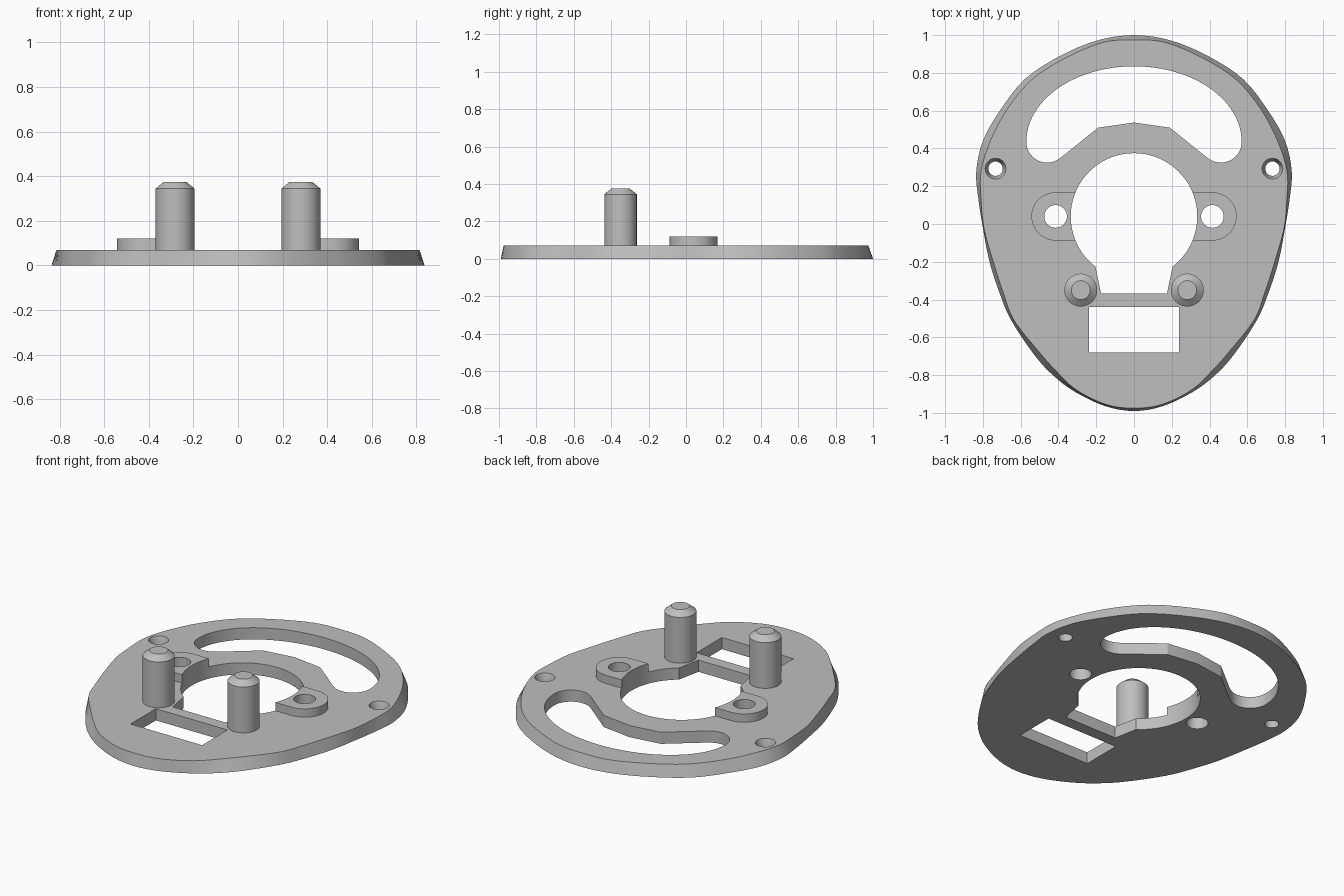
import bpy, bmesh, math

cube = bpy.data.objects.get("Cube")
if cube:
    bpy.data.objects.remove(cube, do_unlink=True)

grey = bpy.data.materials.new("matte grey")
grey.use_nodes = True
colour = (0.52, 0.52, 0.52, 1)
grey.diffuse_color = colour
grey.node_tree.nodes["Principled BSDF"].inputs["Base Color"].default_value = colour

PLATE_TOP = 0.07
RING_Y = 0.04


def loft(name, rings):
    """Solid through a stack of (outline, height) sections with equal point counts."""
    bm = bmesh.new()
    loops = [[bm.verts.new((x, y, z)) for x, y in outline] for outline, z in rings]
    count = len(loops[0])
    for low, high in zip(loops, loops[1:]):
        for i in range(count):
            j = (i + 1) % count
            bm.faces.new((low[i], low[j], high[j], high[i]))
    bm.faces.new(loops[0][::-1])
    bm.faces.new(loops[-1])
    bmesh.ops.recalc_face_normals(bm, faces=bm.faces)
    mesh = bpy.data.meshes.new(name)
    bm.to_mesh(mesh)
    bm.free()
    mesh.materials.append(grey)
    obj = bpy.data.objects.new(name, mesh)
    bpy.context.collection.objects.link(obj)
    return obj


def arc(cx, cy, rx, ry, start, end, steps):
    angles = [math.radians(start + (end - start) * i / steps) for i in range(steps + 1)]
    return [(cx + rx * math.cos(a), cy + ry * math.sin(a)) for a in angles]


def circle(cx, cy, r, steps=48):
    return arc(cx, cy, r, r, 0, 360, steps)[:-1]


def mirrored(half):
    """Close a half outline that starts and ends on the centre line."""
    return half + [(-x, y) for x, y in half[-2:0:-1]]


def spline(points, steps=4):
    """Smooth closed curve through the points."""
    result = []
    n = len(points)
    for i in range(n):
        a, b, c, d = (points[(i + k) % n] for k in (-1, 0, 1, 2))
        for s in range(steps):
            t = s / steps
            result.append(tuple(
                b[k] + t * (c[k] - a[k]) / 2
                + t * t * (a[k] - 2.5 * b[k] + 2 * c[k] - d[k] / 2)
                + t ** 3 * (3 * b[k] - 3 * c[k] + d[k] - a[k]) / 2
                for k in (0, 1)))
    return result


def cutter(name, outline):
    return loft(name, [(outline, -0.1), (outline, 0.3)])


def finish(obj, cutters):
    """Apply the cuts and shade curved walls smooth."""
    for tool in cutters:
        mod = obj.modifiers.new(tool.name, 'BOOLEAN')
        mod.operation = 'DIFFERENCE'
        mod.solver = 'EXACT'
        mod.object = tool
    graph = bpy.context.evaluated_depsgraph_get()
    mesh = bpy.data.meshes.new_from_object(obj.evaluated_get(graph))
    obj.modifiers.clear()
    obj.data = mesh
    bpy.ops.object.select_all(action='DESELECT')
    obj.select_set(True)
    bpy.context.view_layer.objects.active = obj
    bpy.ops.object.shade_smooth_by_angle(angle=math.radians(30))


# Tapered base plate
foot = [(0, 1), (.2, .97), (.4, .885), (.58, .765), (.71, .6), (.8, .44), (.835, .28),
        (.825, .14), (.8, -.02), (.765, -.2), (.71, -.37), (.65, -.51), (.53, -.69),
        (.43, -.8), (.31, -.89), (.15, -.965), (0, -.99)]
rim = [(0, .975), (.17, .96), (.37, .875), (.54, .765), (.67, .61), (.76, .44), (.81, .28),
       (.81, .14), (.795, -.02), (.745, -.2), (.69, -.37), (.635, -.51), (.5, -.68),
       (.42, -.77), (.31, -.875), (.15, -.955), (0, -.975)]
plate = loft("base_plate", [(spline(mirrored(foot)), 0), (spline(mirrored(rim)), PLATE_TOP)])

# Openings in the plate
ring_cut = cutter("centre_hole_cutter", circle(0, RING_Y, .335, 72))
notch_cut = cutter("notch_cutter", [(-.175, -.368), (.175, -.368), (.205, -.22), (.2, 0),
                                    (-.2, 0), (-.205, -.22)])
window_cut = cutter("window_cutter", [(-.238, -.68), (.238, -.68), (.238, -.44), (-.238, -.44)])
slot_half = (arc(0, .435, .57, .4, 90, 0, 24)
             + arc(.46, .435, .11, .11, -5, -125, 12)
             + [(.37, .365), (.19, .51), (0, .537)])
slot_cut = cutter("curved_slot_cutter", mirrored(slot_half))
cutters = [ring_cut, notch_cut, window_cut, slot_cut]

bolt_cuts = []
for side, s in (("left", 1), ("right", -1)):
    bolt_cuts.append(cutter(side + "_bolt_cutter", circle(s * .415, RING_Y, .06)))
    # Countersunk screw hole near the edge
    x, y = s * .733, .293
    cutters.append(loft(side + "_screw_cutter", [
        (circle(x, y, .038), -.05), (circle(x, y, .038), .02),
        (circle(x, y, .055), PLATE_TOP), (circle(x, y, .055), .2)]))
cutters += bolt_cuts
finish(plate, cutters)

for (side, s), bolt_cut in zip((("left", 1), ("right", -1)), bolt_cuts):
    # Raised bolt lug beside the centre hole
    lug = [(s * x, y) for x, y in arc(.415, RING_Y, .128, .128, -90, 90, 24)]
    lug += [(s * .2, RING_Y + .128), (s * .2, RING_Y - .128)]
    finish(loft(side + "_bolt_lug", [(lug, PLATE_TOP), (lug, .12)]), [ring_cut, bolt_cut])

    # Chamfered locating peg
    x, y = s * .282, -.35
    finish(loft(side + "_peg", [(circle(x, y, .087), PLATE_TOP - .01),
                                (circle(x, y, .087), .345),
                                (circle(x, y, .05), .375)]), [])

for tool in cutters:
    bpy.data.objects.remove(tool, do_unlink=True)
